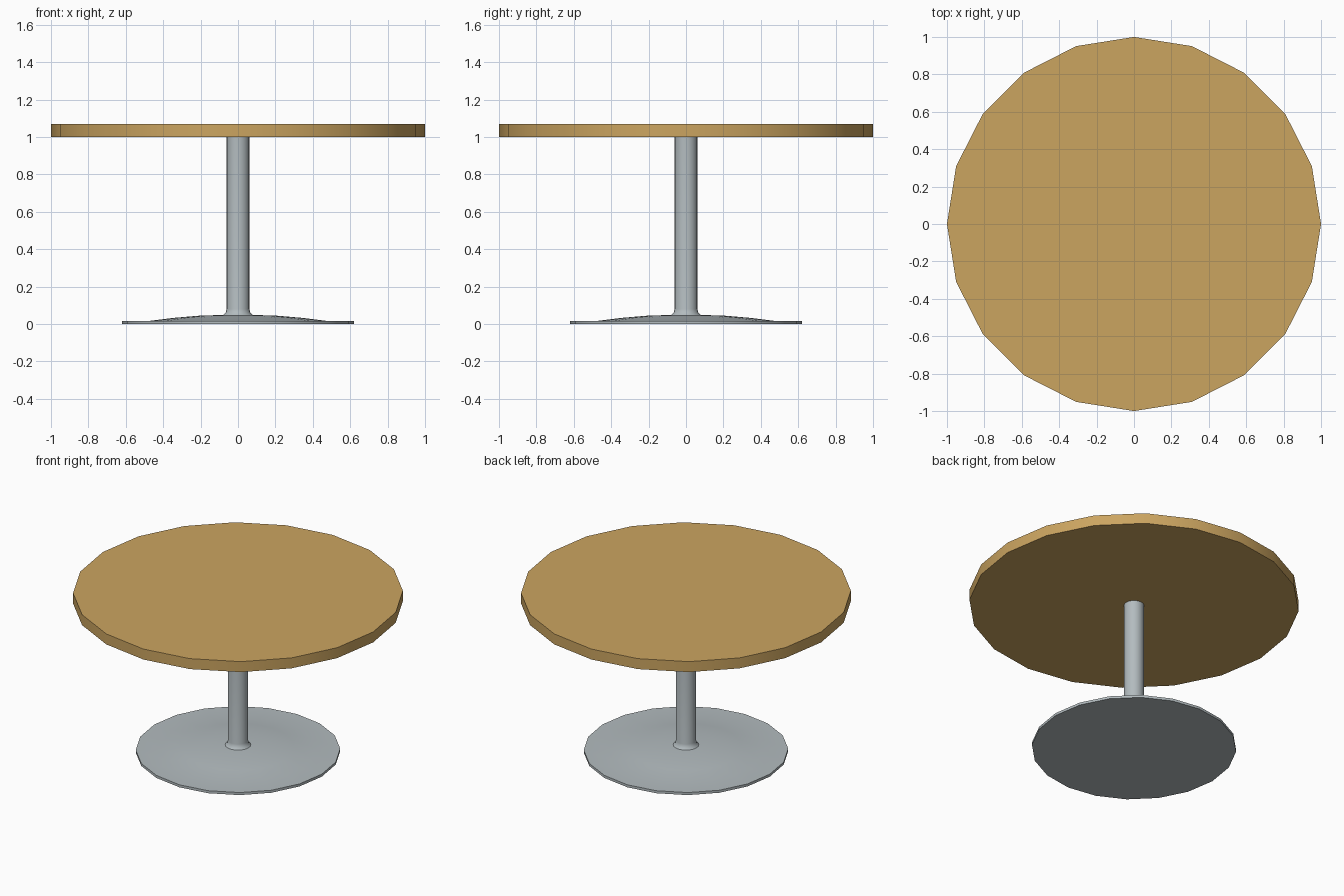
import bpy, bmesh, math

if "Cube" in bpy.data.objects:
    bpy.data.objects.remove(bpy.data.objects["Cube"])

SIDES = 20

def material(name, rgb):
    m = bpy.data.materials.new(name)
    m.diffuse_color = (*rgb, 1)
    m.use_nodes = True
    m.node_tree.nodes["Principled BSDF"].inputs["Base Color"].default_value = m.diffuse_color
    return m

wood = material("warm wood", (0.60, 0.375, 0.118))
metal = material("brushed metal", (0.45, 0.50, 0.52))

def lathe(name, profile, mat):
    """Turn a list of (radius, height) points, bottom to top, into a capped solid."""
    bm = bmesh.new()
    rings = [[bm.verts.new((r * math.cos(2 * math.pi * i / SIDES),
                            r * math.sin(2 * math.pi * i / SIDES), z))
              for i in range(SIDES)] for r, z in profile]
    for a, b in zip(rings, rings[1:]):
        for i in range(SIDES):
            j = (i + 1) % SIDES
            bm.faces.new((a[i], a[j], b[j], b[i]))
    bm.faces.new(rings[0][::-1])
    bm.faces.new(rings[-1])
    mesh = bpy.data.meshes.new(name)
    bm.to_mesh(mesh)
    bm.free()
    mesh.materials.append(mat)
    ob = bpy.data.objects.new(name, mesh)
    bpy.context.collection.objects.link(ob)
    bpy.ops.object.select_all(action='DESELECT')
    ob.select_set(True)
    bpy.context.view_layer.objects.active = ob
    bpy.ops.object.shade_smooth_by_angle(angle=math.radians(35))
    return ob

# Round table top
lathe("table_top", [(1.0, 1.0), (1.0, 1.07)], wood)

# Pedestal: flat rim, shallow dome, flared collar and column
lathe("pedestal", [(0.62, 0.0), (0.62, 0.017), (0.47, 0.017), (0.34, 0.033),
                   (0.20, 0.045), (0.078, 0.048), (0.066, 0.06),
                   (0.061, 0.08), (0.061, 1.0)], metal)
